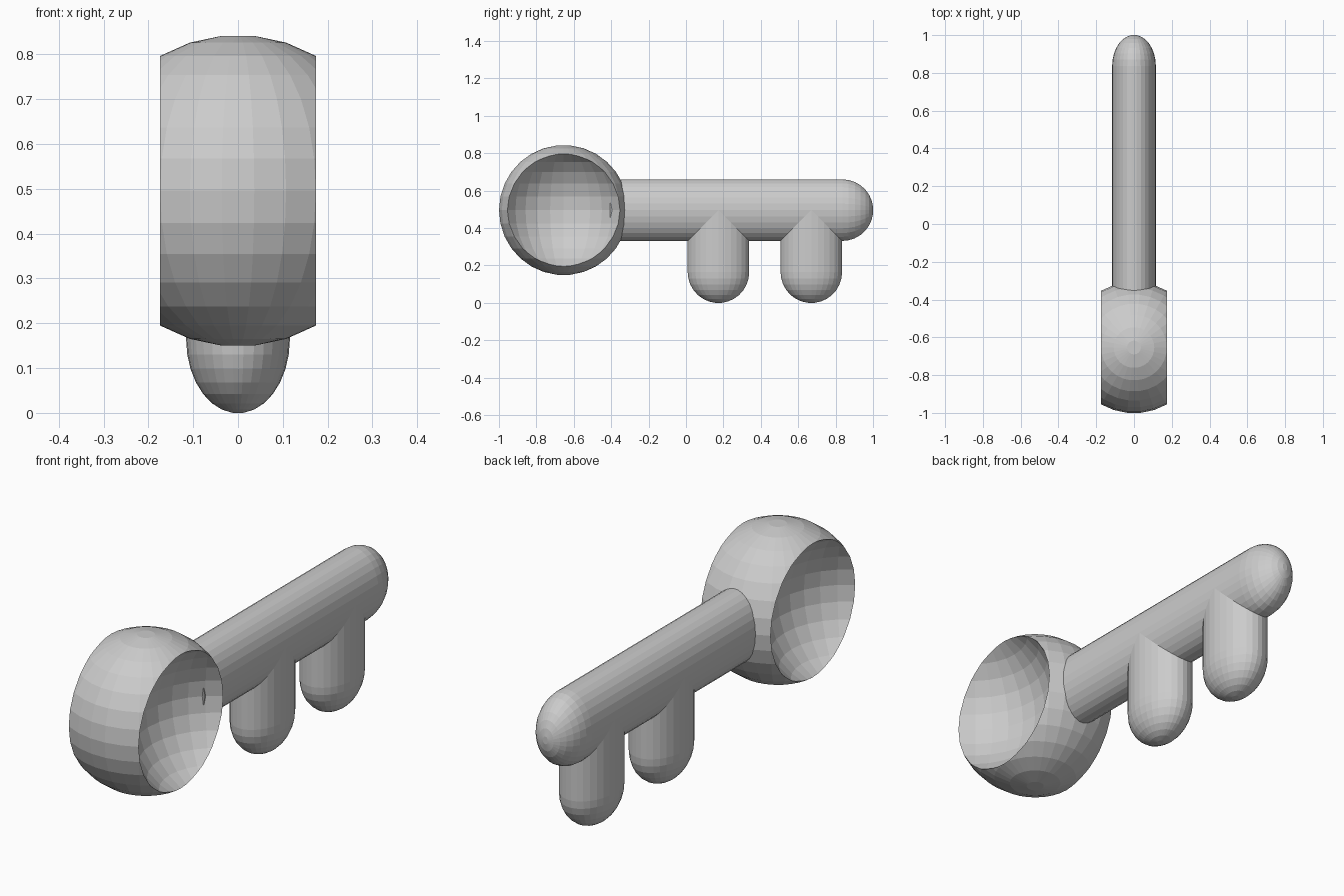
import bpy, bmesh
from math import sin, cos, pi, radians
from mathutils import Matrix

if "Cube" in bpy.data.objects:
    bpy.data.objects.remove(bpy.data.objects["Cube"])

SEG = 30                 # sides on every round part
U = 0.1655               # shaft radius, the base unit
R = 2.1 * U              # bow radius
FLAT = 0.7               # parts are squashed in x
BOW_Y, MID_Z = -0.654, 0.4957
END_Y = BOW_Y + 9 * U

grey = bpy.data.materials.new("plain grey")
grey.diffuse_color = (0.6, 0.6, 0.6, 1)
grey.use_nodes = True
grey.node_tree.nodes["Principled BSDF"].inputs["Base Color"].default_value = grey.diffuse_color


def revolve(profile, matrix):
    """Closed flat-capped solid from (radius, height) pairs around local z."""
    bm = bmesh.new()
    rings = [[bm.verts.new((r * cos(2 * pi * k / SEG), r * sin(2 * pi * k / SEG), h))
              for k in range(SEG)] for r, h in profile]
    for a, b in zip(rings, rings[1:]):
        for k in range(SEG):
            j = (k + 1) % SEG
            bm.faces.new((a[k], a[j], b[j], b[k]))
    bm.faces.new(rings[0][::-1])
    bm.faces.new(rings[-1])
    bm.transform(matrix)
    bmesh.ops.recalc_face_normals(bm, faces=bm.faces)
    return bm


def finish(bm, name, location):
    mesh = bpy.data.meshes.new(name)
    bm.to_mesh(mesh)
    bm.free()
    mesh.materials.append(grey)
    obj = bpy.data.objects.new(name, mesh)
    obj.location = location
    bpy.context.collection.objects.link(obj)


def arc(radius, start, base=0):
    """Sphere profile from a start latitude up to the small flat cap."""
    return [(radius * cos(radians(a)), base + radius * sin(radians(a)))
            for a in range(start, 85, 12)]


def rounded_bar(name, location, length, turn):
    """Cylinder with one domed end, squashed in x."""
    matrix = Matrix.Diagonal((FLAT, 1, 1, 1)) @ Matrix.Rotation(radians(turn), 4, 'X')
    finish(revolve([(U, 0)] + arc(U, 0, length), matrix), name, location)


# Bow: sphere whose two side caps are folded inwards into dishes
bow = revolve(arc(R, -84), Matrix.Identity(4))
for side in (1, -1):
    bmesh.ops.bisect_plane(bow, geom=bow.verts[:] + bow.edges[:] + bow.faces[:],
                           plane_co=(side * R / 2, 0, 0), plane_no=(side, 0, 0))
for v in bow.verts:
    if abs(v.co.x) > R / 2:
        v.co.x = (R - abs(v.co.x)) * (1 if v.co.x > 0 else -1)
finish(bow, "bow", (0, BOW_Y, MID_Z))

# Shaft, starting just inside the bow
rounded_bar("shaft", (0, BOW_Y + 1.5 * U, MID_Z), 7.5 * U, -90)

# Teeth hanging from the shaft
for i, back in enumerate((1, 4)):
    rounded_bar(f"tooth_{i + 1}", (0, END_Y - back * U, MID_Z), 2 * U, 180)
